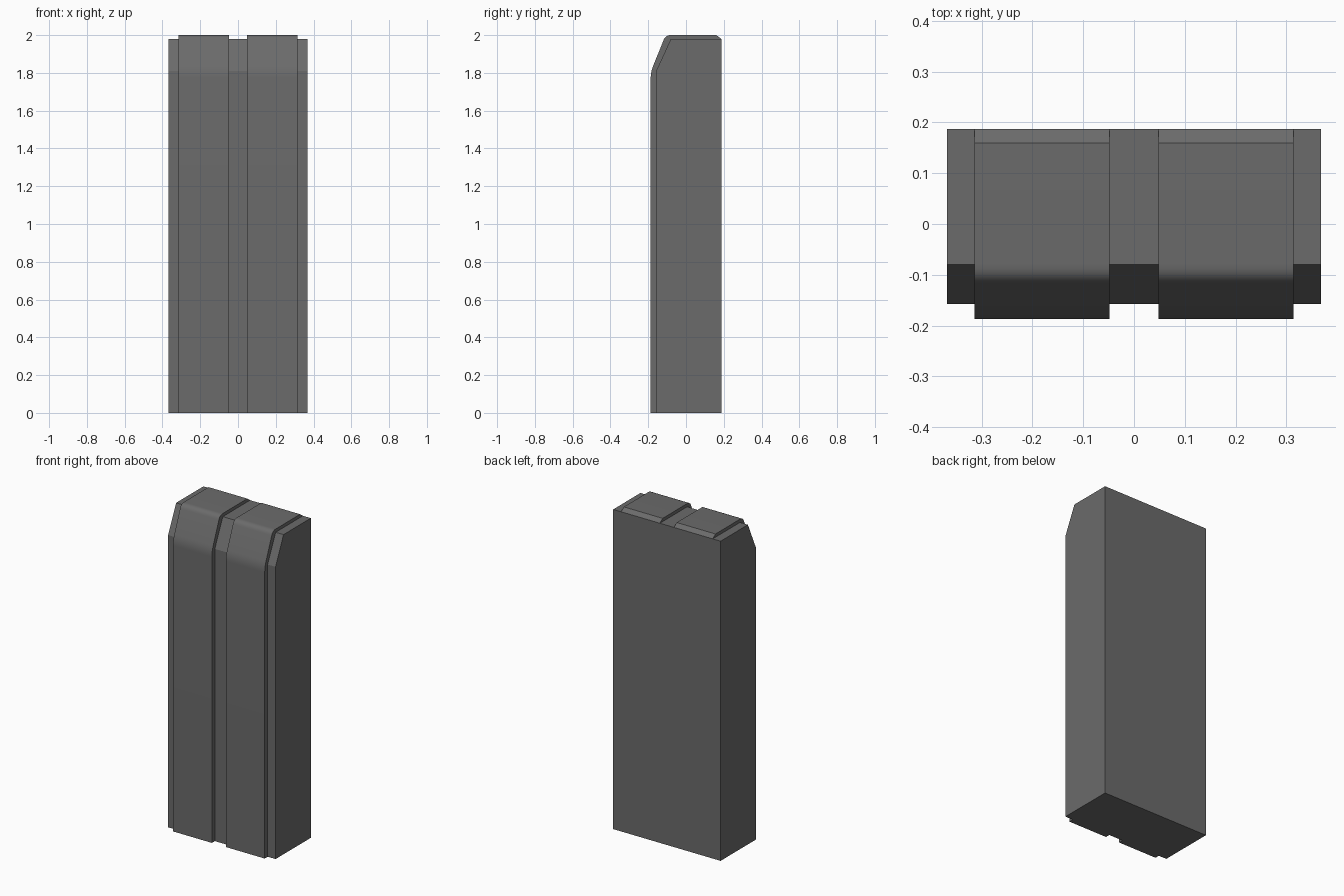
import bpy, bmesh, math
from mathutils import Vector

if "Cube" in bpy.data.objects:
    bpy.data.objects.remove(bpy.data.objects["Cube"])

grey = bpy.data.materials.new("dark_grey")
grey.diffuse_color = (0.147, 0.147, 0.147, 1)
grey.use_nodes = True
grey.node_tree.nodes["Principled BSDF"].inputs["Base Color"].default_value = grey.diffuse_color


def round_corner(prev, corner, nxt, reach, steps=6):
    """Points of a smooth curve replacing a profile corner."""
    c = Vector(corner)
    a = c + (Vector(prev) - c).normalized() * reach
    b = c + (Vector(nxt) - c).normalized() * reach
    return [tuple(a * (1 - t) ** 2 + c * 2 * t * (1 - t) + b * t * t)
            for t in (i / steps for i in range(steps + 1))]


def extrude_profile(name, profile, x0, x1):
    """Solid made from a (y, z) profile swept along x."""
    bm = bmesh.new()
    face = bm.faces.new([bm.verts.new((x0, y, z)) for y, z in profile])
    new = bmesh.ops.extrude_face_region(bm, geom=[face], use_keep_orig=True)["geom"]
    bmesh.ops.translate(bm, vec=(x1 - x0, 0, 0),
                        verts=[v for v in new if isinstance(v, bmesh.types.BMVert)])
    bmesh.ops.recalc_face_normals(bm, faces=bm.faces)
    mesh = bpy.data.meshes.new(name)
    bm.to_mesh(mesh)
    bm.free()
    mesh.materials.append(grey)
    obj = bpy.data.objects.new(name, mesh)
    bpy.context.collection.objects.link(obj)
    bpy.context.view_layer.objects.active = obj
    obj.select_set(True)
    bpy.ops.object.shade_smooth_by_angle(angle=math.radians(20))
    obj.select_set(False)
    return obj


# Main slab with a sloped upper front edge
front = [(-0.158, 0), (-0.158, 1.81), (-0.08, 1.98), (0.187, 1.98)]
extrude_profile("body", front + [(0.187, 0)], -0.368, 0.368)

# Two raised bands wrapping over the front and top, with softened corners
low, high = (-0.187, 1.805), (-0.108, 2.0)
outer = [(-0.187, 0)]
outer += round_corner((-0.187, 0), low, high, 0.035)
outer += round_corner(low, high, (0.16, 2.0), 0.028)
outer += [(0.16, 2.0)]
for side, x0, x1 in (("left", -0.314, -0.048), ("right", 0.048, 0.314)):
    extrude_profile(side + "_raised_band", outer + front[::-1], x0, x1)
